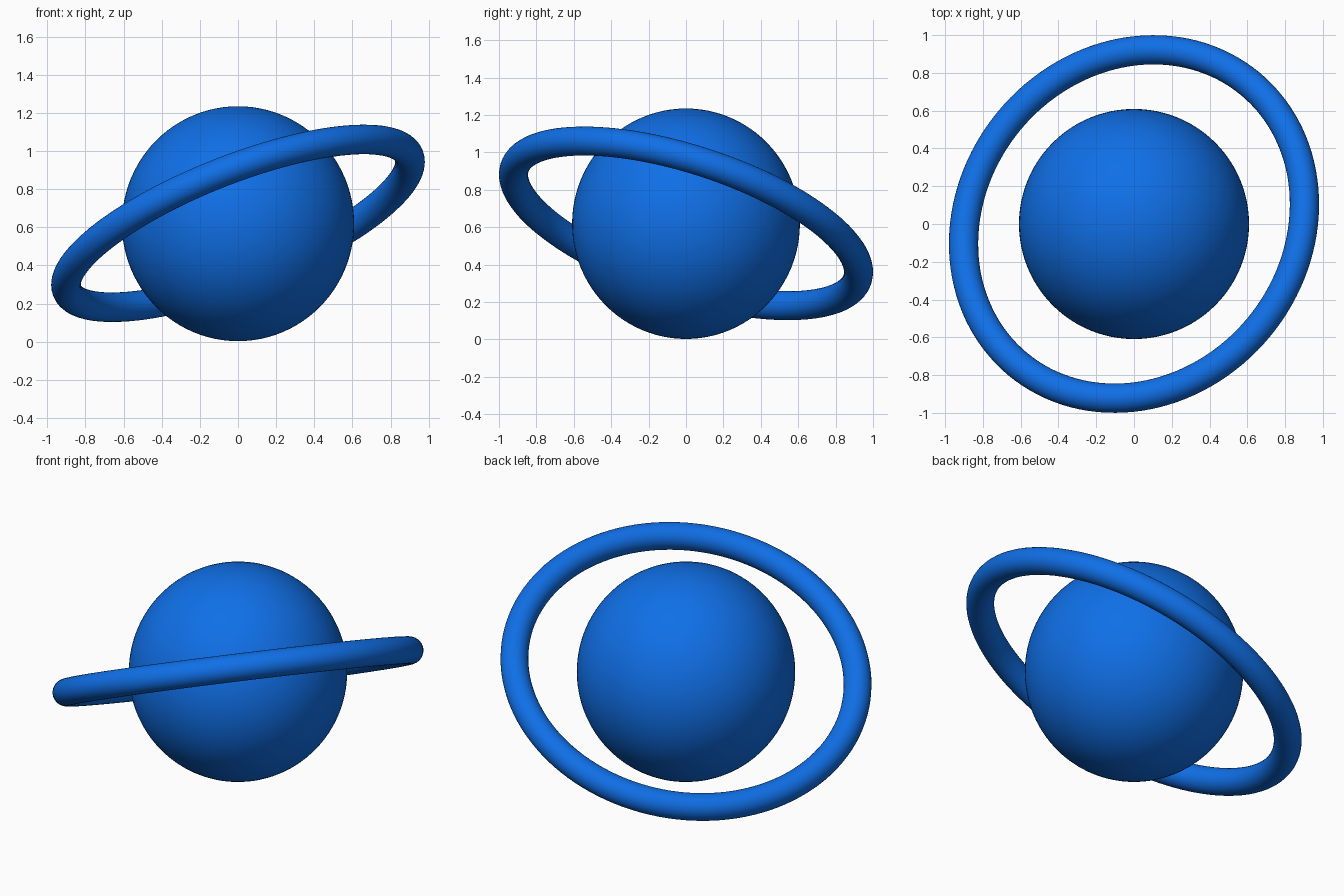
import bpy
from mathutils import Vector

if "Cube" in bpy.data.objects:
    bpy.data.objects.remove(bpy.data.objects["Cube"])

CENTRE = Vector((0, 0, 0.619))

blue = bpy.data.materials.new("blue")
blue.diffuse_color = (0.005, 0.16, 0.8, 1)
blue.use_nodes = True
blue.node_tree.nodes["Principled BSDF"].inputs["Base Color"].default_value = blue.diffuse_color


def finish(name):
    obj = bpy.context.object
    obj.name = name
    obj.data.materials.append(blue)
    bpy.ops.object.shade_smooth()
    return obj


# Globe, very slightly taller than wide
bpy.ops.mesh.primitive_uv_sphere_add(segments=96, ring_count=48, radius=1, location=CENTRE)
globe = finish("globe")
globe.scale = (0.609, 0.609, 0.616)

# Tilted ring, high towards +x and -y
tilt = Vector((-0.352, 0.291, 0.89)).to_track_quat('Z', 'Y').to_euler()
bpy.ops.mesh.primitive_torus_add(major_segments=128, minor_segments=32,
                                 major_radius=0.964, minor_radius=0.0775,
                                 location=CENTRE + Vector((0, 0, 0.002)), rotation=tilt)
finish("ring")
